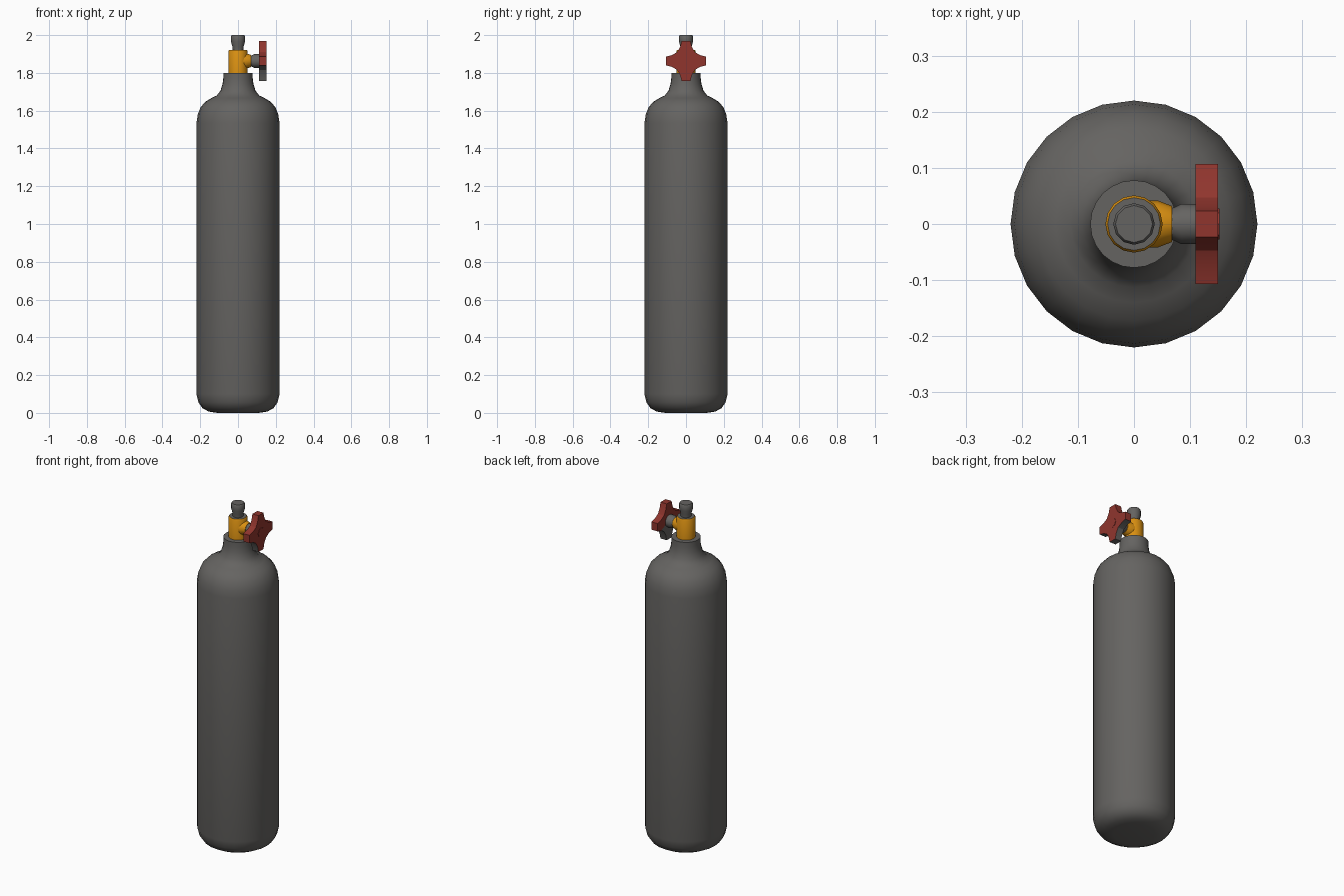
import bpy, bmesh, math
from mathutils import Matrix, Vector

if "Cube" in bpy.data.objects:
    bpy.data.objects.remove(bpy.data.objects["Cube"])


def material(name, rgb):
    m = bpy.data.materials.new(name)
    m.diffuse_color = (*rgb, 1)
    m.use_nodes = True
    m.node_tree.nodes["Principled BSDF"].inputs["Base Color"].default_value = m.diffuse_color
    return m


GREY = material("steel grey", (0.13, 0.126, 0.12))
ORANGE = material("brass orange", (0.70, 0.28, 0.006))
RED = material("handle red", (0.28, 0.036, 0.027))


def finish(bm, name, mats, angle):
    bmesh.ops.recalc_face_normals(bm, faces=bm.faces)
    me = bpy.data.meshes.new(name)
    bm.to_mesh(me)
    bm.free()
    for m in mats:
        me.materials.append(m)
    ob = bpy.data.objects.new(name, me)
    bpy.context.collection.objects.link(ob)
    bpy.context.view_layer.objects.active = ob
    ob.select_set(True)
    bpy.ops.object.shade_smooth_by_angle(angle=math.radians(angle))
    ob.select_set(False)
    return ob


def lathe(name, profile, sides, mats, matrix=Matrix(), rule=None):
    """Closed solid turned round z from (radius, height) points."""
    bm = bmesh.new()
    rings = []
    for r, h in profile:
        rings.append([bm.verts.new((r * math.cos(math.tau * i / sides),
                                    r * math.sin(math.tau * i / sides), h))
                      for i in range(sides)])
    for a, b in zip(rings, rings[1:]):
        for i in range(sides):
            j = (i + 1) % sides
            bm.faces.new((a[i], a[j], b[j], b[i]))
    bm.faces.new(rings[0])
    bm.faces.new(rings[-1])
    if rule:
        for f in bm.faces:
            f.material_index = rule(f.calc_center_median())
    bm.transform(matrix)
    return finish(bm, name, mats, 40)


# Tank: rounded base, straight wall, domed shoulder, flared neck
lathe("tank", [(0.11, 0.0), (0.155, 0.007), (0.188, 0.025), (0.209, 0.055), (0.22, 0.10),
               (0.22, 1.535), (0.213, 1.58), (0.197, 1.62), (0.172, 1.648), (0.14, 1.667),
               (0.113, 1.68), (0.093, 1.705), (0.082, 1.74), (0.078, 1.77), (0.078, 1.80)],
      24, [GREY])

# Valve body with a grey top, and the outlet stub above it
lathe("valve_body", [(0.051, 1.79), (0.051, 1.915), (0.047, 1.922)], 16, [ORANGE, GREY],
      rule=lambda c: 1 if c.z > 1.92 else 0)
lathe("outlet_stub", [(0.029, 1.915), (0.030, 1.94), (0.037, 1.965), (0.037, 1.994), (0.033, 2.0)],
      12, [GREY])

# Side branch and spindle pointing along +x
side = Matrix.Translation((0, 0, 1.863)) @ Matrix.Rotation(math.pi / 2, 4, 'Y')
lathe("side_branch", [(0.042, 0.0), (0.042, 0.042), (0.032, 0.068)], 12, [ORANGE], side)
lathe("spindle", [(0.028, 0.04), (0.029, 0.07), (0.036, 0.085), (0.036, 0.112)], 12, [GREY], side)

# Four-lobed hand wheel
outline = []
for k in range(4):
    turn = Matrix.Rotation(k * math.pi / 2, 2)
    for p in [(0.075, -0.031), (0.107, -0.023), (0.107, 0.023), (0.075, 0.031), (0.047, 0.047)]:
        outline.append(turn @ Vector(p))
bm = bmesh.new()
CZ, X0, X1 = 1.863, 0.11, 0.15
back = [bm.verts.new((X0, p.x, CZ + p.y)) for p in outline]
front = [bm.verts.new((X1, p.x, CZ + p.y)) for p in outline]
hub_b, hub_f = bm.verts.new((X0, 0, CZ)), bm.verts.new((X1, 0, CZ))
for i in range(len(outline)):
    j = (i + 1) % len(outline)
    bm.faces.new((back[i], back[j], front[j], front[i]))
    bm.faces.new((hub_b, back[j], back[i]))
    bm.faces.new((hub_f, front[i], front[j]))
for f in bm.faces:
    c = f.calc_center_median()
    # worn grey underside, away from the red front
    f.material_index = 1 if c.x < X1 - 0.001 and c.z < CZ - 0.025 else 0
finish(bm, "hand_wheel", [RED, GREY], 20)

# Thin hub plate on the wheel front
lathe("hub_plate", [(0.028, 0.148), (0.028, 0.152)], 8, [RED], side)
